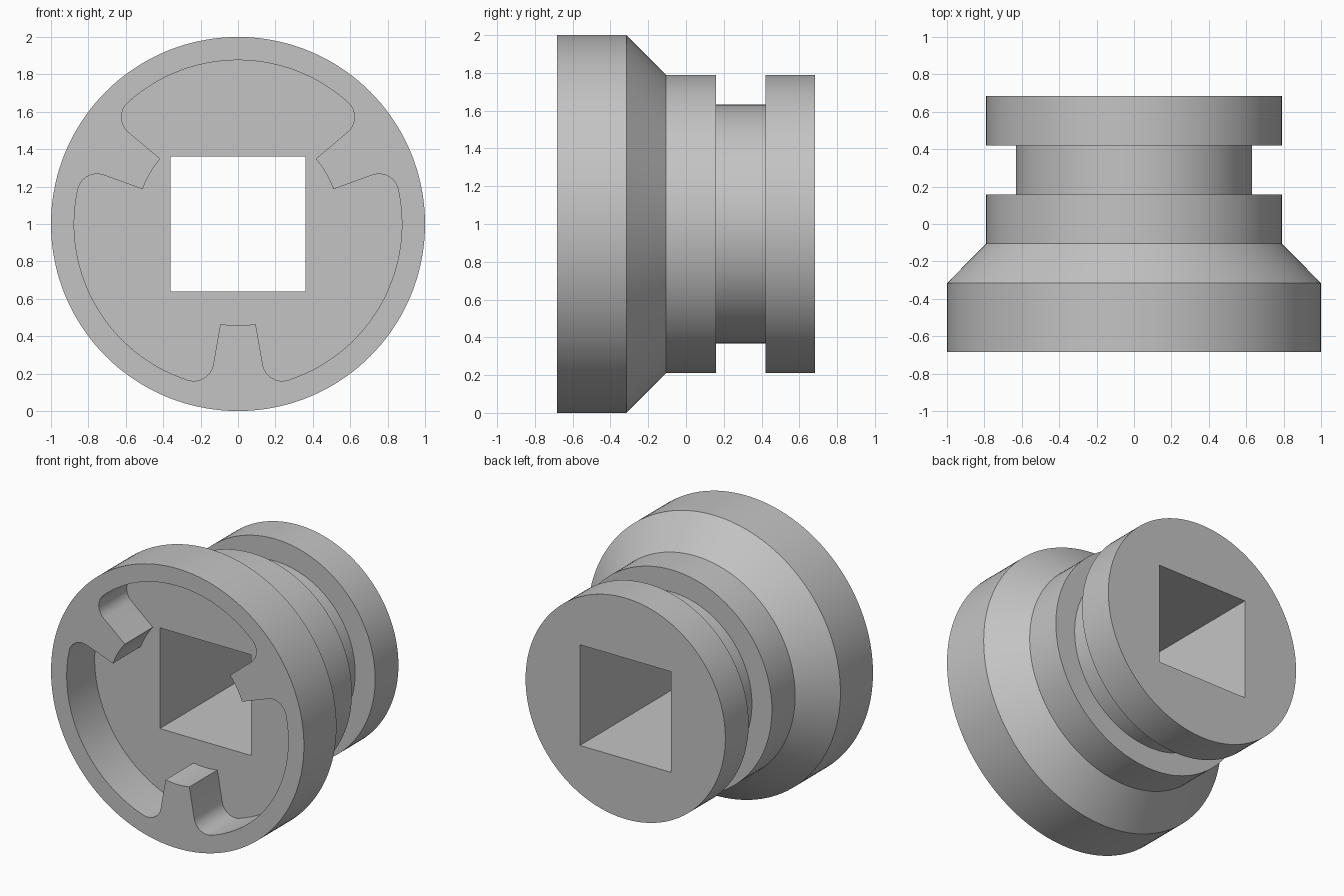
import bpy
import bmesh
from math import cos, sin, asin, sqrt, radians, degrees

cube = bpy.data.objects.get("Cube")
if cube:
    bpy.data.objects.remove(cube, do_unlink=True)

# Main dimensions
SEGMENTS = 144
AXIS_Z = 1.0
FRONT, BACK = -0.684, 0.684
FLOOR = FRONT + 0.316
HALF_SQUARE = 0.36
RECESS_R, TAB_R, FILLET_R = 0.876, 0.543, 0.105
TAB_HALF = 10
PROFILE = [(1.0, FRONT), (1.0, -0.316), (0.79, -0.105), (0.79, 0.158),
           (0.632, 0.158), (0.632, 0.421), (0.79, 0.421), (0.79, BACK)]


def arc(radius, start, end, steps, centre=(0, 0)):
    """Points on an arc in the x-z plane, angles in degrees."""
    return [(centre[0] + radius * cos(radians(start + (end - start) * i / steps)),
             centre[1] + radius * sin(radians(start + (end - start) * i / steps)))
            for i in range(steps + 1)]


def recess_outline():
    """Round pocket broken by three radial tabs with rounded roots."""
    dist = RECESS_R - FILLET_R
    root = TAB_HALF + degrees(asin(FILLET_R / dist))
    points = []
    for t in (-90, 30, 150):
        points += arc(TAB_R, t - TAB_HALF, t + TAB_HALF, 6)
        for a, start, end in ((t + root, t + TAB_HALF - 90, t + root),
                              (t + 120 - root, t + 120 - root, t + 210 - TAB_HALF)):
            centre = (dist * cos(radians(a)), dist * sin(radians(a)))
            fillet = arc(FILLET_R, start, end, 12, centre)
            if a == t + root:
                points += fillet
                points += arc(RECESS_R, t + root, t + 120 - root, 36)[1:-1]
            else:
                points += fillet
    return points


bm = bmesh.new()


def ring(points, y):
    """Closed loop of edges at depth y."""
    verts = [bm.verts.new((x, y, z + AXIS_Z)) for x, z in points]
    for i, v in enumerate(verts):
        bm.edges.new((verts[i - 1], v))
    return verts


def bridge(a, b):
    for i in range(len(a)):
        bm.faces.new((a[i - 1], a[i], b[i], b[i - 1]))


def fill(*loops):
    """Flat face bounded by the first loop, with the others as holes."""
    edges = [bm.edges.get((lp[i - 1], lp[i])) for lp in loops for i in range(len(lp))]
    bmesh.ops.triangle_fill(bm, edges=edges, use_beauty=True)


# Turned outer wall with flange, cone and groove
rings = [ring(arc(r, 0, 360, SEGMENTS)[:-1], y) for r, y in PROFILE]
for a, b in zip(rings, rings[1:]):
    bridge(a, b)

# Pocket wall with tabs
outline = recess_outline()
mouth, floor = ring(outline, FRONT), ring(outline, FLOOR)
bridge(mouth, floor)

# Square through hole
square = arc(HALF_SQUARE * sqrt(2), 45, 405, 4)[:-1]
hole_front, hole_back = ring(square, FLOOR), ring(square, BACK)
bridge(hole_front, hole_back)

# Flat faces: rim, pocket floor, back
fill(rings[0], mouth)
fill(floor, hole_front)
fill(rings[-1], hole_back)
bmesh.ops.recalc_face_normals(bm, faces=bm.faces[:])

mesh = bpy.data.meshes.new("socket_hub")
bm.to_mesh(mesh)
bm.free()
hub = bpy.data.objects.new("socket_hub", mesh)
bpy.context.collection.objects.link(hub)

# Single grey material
grey = bpy.data.materials.new("plain_grey")
grey.use_nodes = True
colour = (0.55, 0.55, 0.55, 1)
grey.diffuse_color = colour
grey.node_tree.nodes["Principled BSDF"].inputs["Base Color"].default_value = colour
mesh.materials.append(grey)

bpy.ops.object.select_all(action="DESELECT")
hub.select_set(True)
bpy.context.view_layer.objects.active = hub
bpy.ops.object.shade_smooth_by_angle(angle=radians(30))
